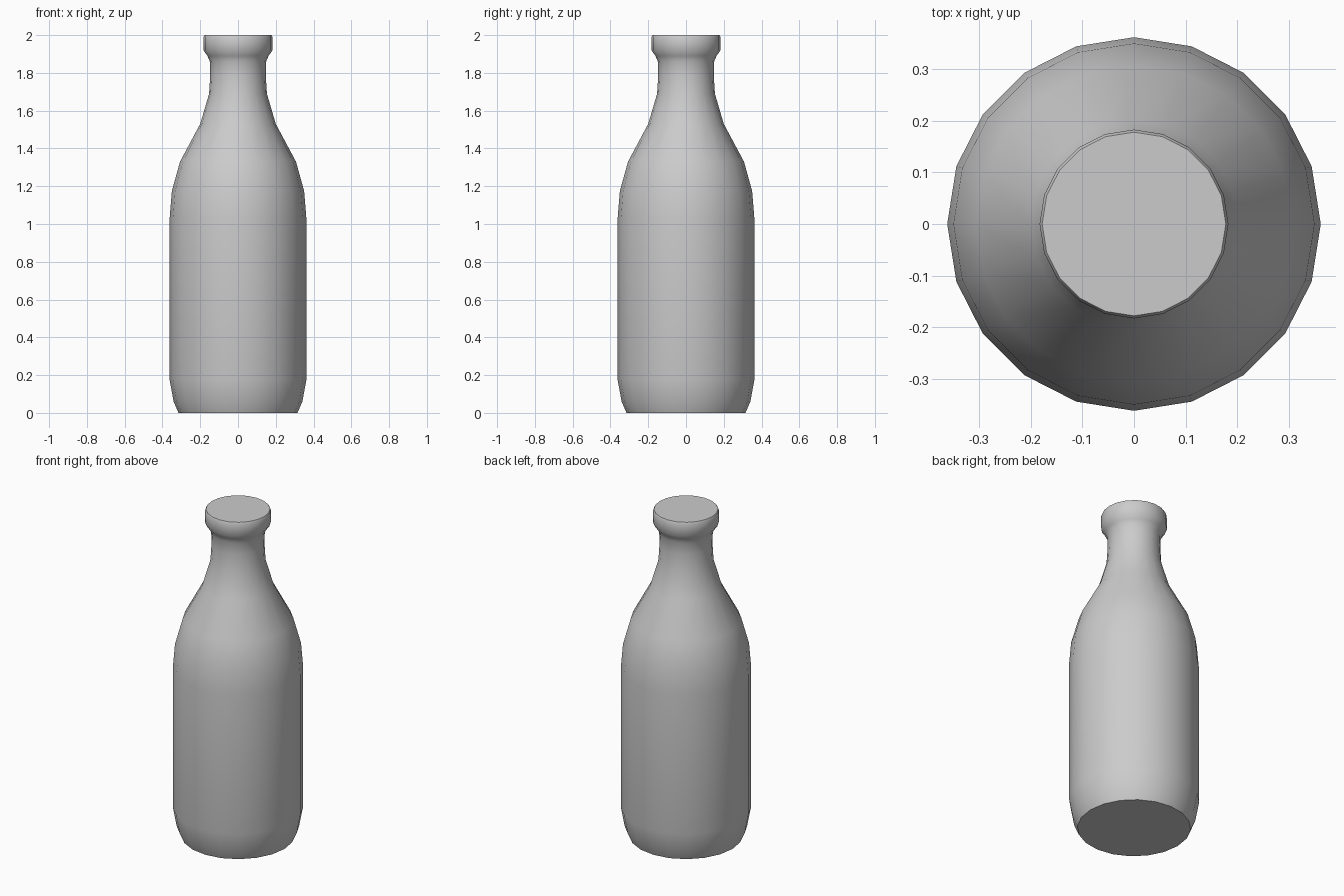
import bpy, bmesh, math

if "Cube" in bpy.data.objects:
    bpy.data.objects.remove(bpy.data.objects["Cube"])

SIDES = 20

# Bottle silhouette as (radius, height), base to rim
PROFILE = [
    (0.315, 0.0), (0.341, 0.06), (0.362, 0.175),                 # rounded foot
    (0.362, 1.03), (0.350, 1.175), (0.307, 1.33),                # body and shoulder
    (0.200, 1.53), (0.153, 1.69), (0.147, 1.79), (0.149, 1.86),  # neck
    (0.162, 1.89), (0.183, 1.92), (0.183, 1.99), (0.178, 2.0),   # lip
]


def lathe(name, profile, sides):
    bm = bmesh.new()
    rings = []
    for r, z in profile:
        rings.append([bm.verts.new((r * math.cos(math.tau * i / sides),
                                    r * math.sin(math.tau * i / sides), z))
                      for i in range(sides)])
    for low, high in zip(rings, rings[1:]):
        for i in range(sides):
            j = (i + 1) % sides
            bm.faces.new((low[i], low[j], high[j], high[i]))
    # Flat closed base and top
    bm.faces.new(rings[0][::-1])
    bm.faces.new(rings[-1])
    mesh = bpy.data.meshes.new(name)
    bm.to_mesh(mesh)
    bm.free()
    obj = bpy.data.objects.new(name, mesh)
    bpy.context.collection.objects.link(obj)
    return obj


# Bottle, smooth around the sides with crisp rim and base
bottle = lathe("bottle", PROFILE, SIDES)
bpy.context.view_layer.objects.active = bottle
bottle.select_set(True)
bpy.ops.object.shade_smooth_by_angle(angle=math.radians(40))
